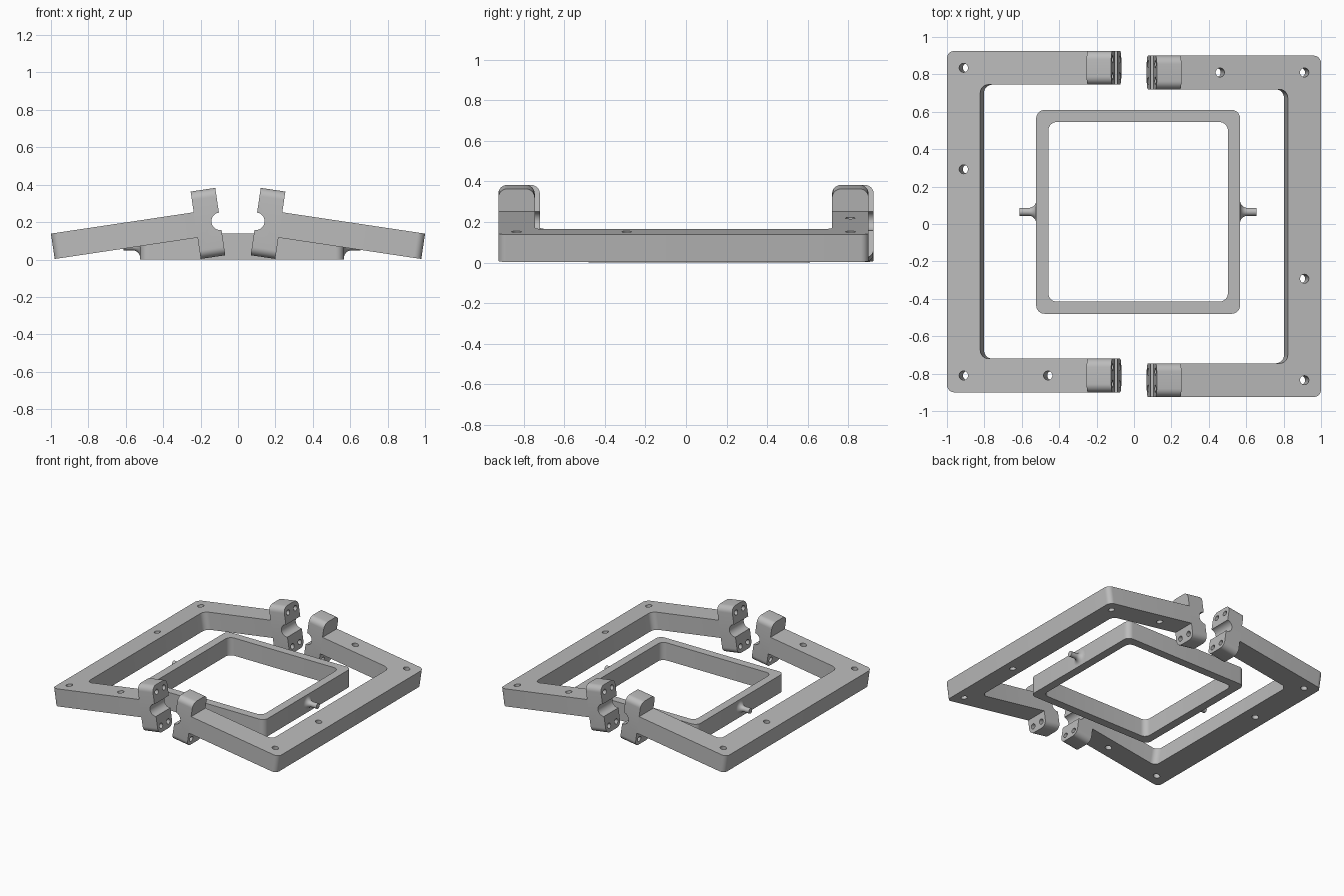
import bpy, bmesh, math
from mathutils import Matrix, Vector

if "Cube" in bpy.data.objects:
    bpy.data.objects.remove(bpy.data.objects["Cube"])

grey = bpy.data.materials.new("plain grey")
grey.use_nodes = True
grey.diffuse_color = (0.5, 0.5, 0.5, 1)
grey.node_tree.nodes["Principled BSDF"].inputs["Base Color"].default_value = (0.5, 0.5, 0.5, 1)


def fillet(corners, steps=8):
    """Outline from (x, y, radius) corners, each rounded by its radius."""
    out = []
    for i, (x, y, r) in enumerate(corners):
        p = Vector((x, y))
        if r == 0:
            out.append(p)
            continue
        a = (Vector(corners[i - 1][:2]) - p).normalized()
        b = (Vector(corners[(i + 1) % len(corners)][:2]) - p).normalized()
        centre = p + (a + b) * r
        for k in range(steps + 1):
            t = k / steps * math.pi / 2
            out.append(centre - b * r * math.cos(t) - a * r * math.sin(t))
    return out


def rect(x0, x1, y0, y1, r):
    return fillet([(x0, y0, r), (x1, y0, r), (x1, y1, r), (x0, y1, r)])


def make(name, bm):
    bmesh.ops.recalc_face_normals(bm, faces=bm.faces)
    mesh = bpy.data.meshes.new(name)
    bm.to_mesh(mesh)
    bm.free()
    mesh.materials.append(grey)
    obj = bpy.data.objects.new(name, mesh)
    bpy.context.collection.objects.link(obj)
    return obj


def prism(bm, outline, place, depth):
    """Extrude an outline by depth; place maps (x, y, 0) to its position."""
    face = bm.faces.new([bm.verts.new(place @ p.to_3d()) for p in outline])
    res = bmesh.ops.extrude_face_region(bm, geom=[face])
    verts = [v for v in res["geom"] if isinstance(v, bmesh.types.BMVert)]
    bmesh.ops.translate(bm, verts=verts, vec=place.to_3x3() @ Vector((0, 0, depth)))


def rod(bm, centre, axis, r, length):
    turn = Vector((0, 0, 1)).rotation_difference(Vector(axis)).to_matrix().to_4x4()
    bmesh.ops.create_cone(bm, cap_ends=True, segments=32, radius1=r, radius2=r,
                          depth=length, matrix=Matrix.Translation(centre) @ turn)


def activate(obj):
    bpy.ops.object.select_all(action='DESELECT')
    obj.select_set(True)
    bpy.context.view_layer.objects.active = obj


def cut(obj, cutter_bm):
    cutter = make("cutter", cutter_bm)
    cutter.hide_render = True
    mod = obj.modifiers.new("cut", 'BOOLEAN')
    mod.operation, mod.solver, mod.object = 'DIFFERENCE', 'EXACT', cutter
    activate(obj)
    bpy.ops.object.modifier_apply(modifier=mod.name)
    bpy.data.objects.remove(cutter)


def smooth(obj):
    activate(obj)
    bpy.ops.object.shade_smooth_by_angle(angle=math.radians(30))


# Dimensions of one outer half in its own untilted frame
HALF, WIDTH, THICK = 0.9125, 0.18, 0.137
ARM, END = 0.772, 0.905
INNER = HALF - WIDTH
MID = HALF - WIDTH / 2
# Maps a (y, z) section to a solid running along x
ALONG_X = Matrix(((0, 0, 1, ARM), (1, 0, 0, 0), (0, 1, 0, 0), (0, 0, 0, 1)))


def outer_half(side, placement):
    # C-shaped frame with bolt holes
    bm = bmesh.new()
    prism(bm, fillet([(0, -HALF, 0.04), (ARM, -HALF, 0), (ARM, -INNER, 0),
                      (WIDTH, -INNER, 0.045), (WIDTH, INNER, 0.045),
                      (ARM, INNER, 0), (ARM, HALF, 0), (0, HALF, 0.04)]),
          Matrix(), THICK)
    frame = make(side + "_outer_frame", bm)
    holes = bmesh.new()
    for x, y in [(0.09, MID), (0.09, 0.28), (0.09, -MID), (0.546, -MID)]:
        rod(holes, (x, y, THICK / 2), (0, 0, 1), 0.024, 0.4)
    cut(frame, holes)
    parts = [frame]

    # Clamp blocks with a round groove and screw holes
    for end, s in (("front", -1), ("back", 1)):
        bm = bmesh.new()
        y = s * MID
        prism(bm, rect(y - WIDTH / 2, y + WIDTH / 2, -0.115, 0.249, 0.045),
              ALONG_X, END - ARM)
        block = make(f"{side}_{end}_clamp_block", bm)
        cutters = bmesh.new()
        rod(cutters, (END, y, THICK / 2), (0, 1, 0), 0.047, 0.4)
        for dy in (-0.045, 0.045):
            rod(cutters, (END, y + dy, 0.195), (1, 0, 0), 0.02, 0.16)
            rod(cutters, (END, y + dy, -0.066), (1, 0, 0), 0.02, 0.5)
        cut(block, cutters)
        parts.append(block)

    for part in parts:
        part.matrix_world = placement
        smooth(part)


tilt = Matrix.Translation((-0.98, 0.0125, 0.003)) @ Matrix.Rotation(math.radians(-8.5), 4, 'Y')
outer_half("right", tilt)
outer_half("left", Matrix.Rotation(math.pi, 4, 'Z') @ tilt)

# Inner ring
CX, CY, OUT, IN = 0.022, 0.065, 0.545, 0.48
bm = bmesh.new()
prism(bm, rect(CX - OUT, CX + OUT, CY - OUT, CY + OUT, 0.045), Matrix(), 0.14)
ring = make("inner_ring", bm)
opening = bmesh.new()
prism(opening, rect(CX - IN, CX + IN, CY - IN, CY + IN, 0.045),
      Matrix.Translation((0, 0, -0.1)), 0.4)
cut(ring, opening)
smooth(ring)

# Flared pivot pins on both sides of the ring
for name, s in (("right_pivot_pin", -1), ("left_pivot_pin", 1)):
    bm = bmesh.new()
    flare, tip = 0.04, 0.021
    steps = [(-0.005, tip + flare)]
    for k in range(9):
        t = k / 8 * math.pi / 2
        steps.append((flare * (1 - math.cos(t)), tip + flare * (1 - math.sin(t))))
    steps += [(0.088, tip), (0.088, 0)]
    verts = [bm.verts.new((x, 0, r)) for x, r in steps]
    edges = [bm.edges.new(pair) for pair in zip(verts, verts[1:])]
    bmesh.ops.spin(bm, geom=verts + edges, axis=(1, 0, 0), cent=(0, 0, 0),
                   angle=2 * math.pi, steps=32)
    bmesh.ops.remove_doubles(bm, verts=bm.verts, dist=0.0001)
    pin = make(name, bm)
    turn = Matrix.Rotation(math.pi if s < 0 else 0, 4, 'Z')
    pin.matrix_world = Matrix.Translation((CX + s * OUT, CY, 0.07)) @ turn
    smooth(pin)
